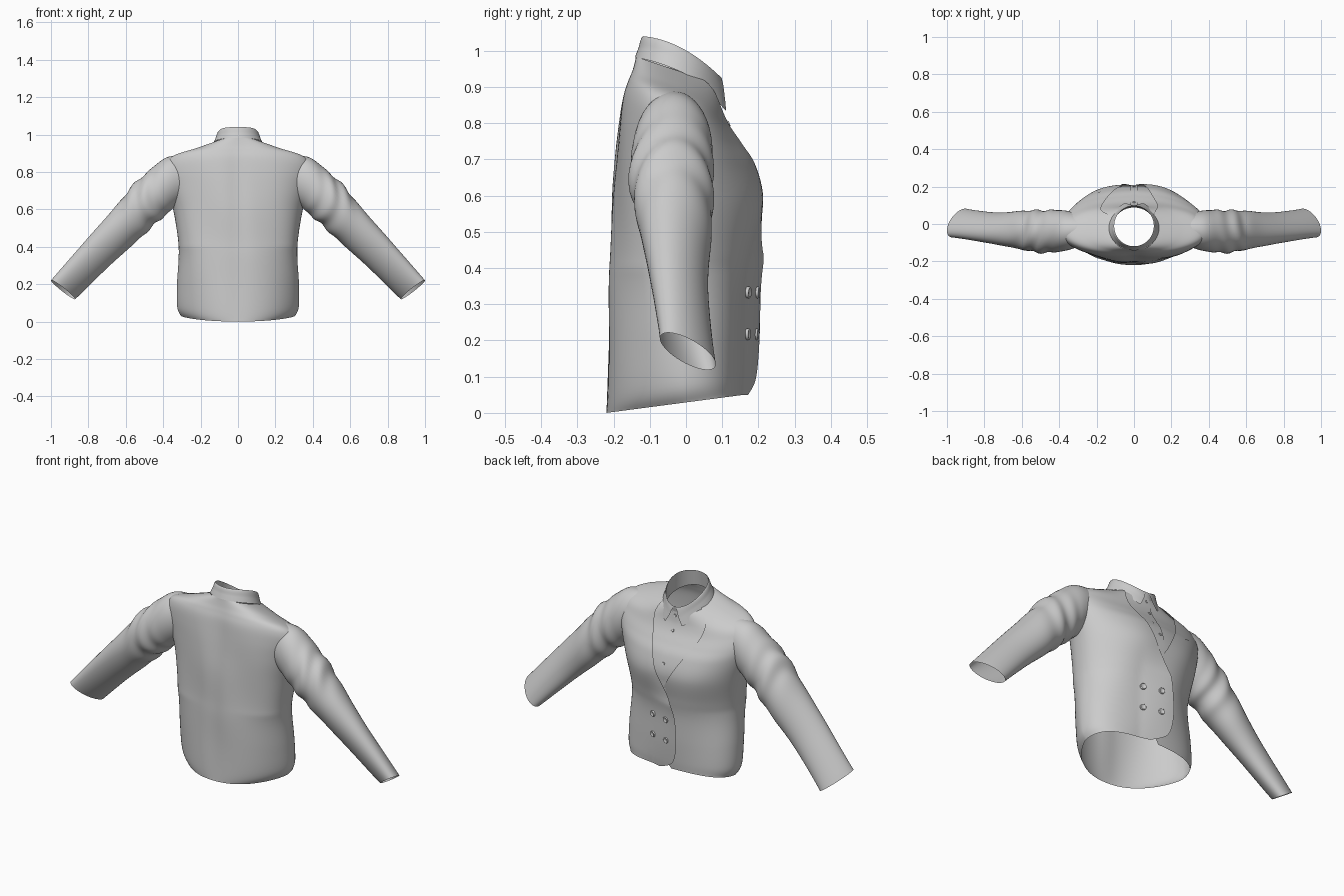
import bpy, bmesh, math
from mathutils import Vector

cube = bpy.data.objects.get("Cube")
if cube:
    bpy.data.objects.remove(cube, do_unlink=True)

cloth = bpy.data.materials.new("grey_cloth")
cloth.use_nodes = True
GREY = (0.6, 0.6, 0.6, 1)
cloth.diffuse_color = GREY
cloth.node_tree.nodes["Principled BSDF"].inputs["Base Color"].default_value = GREY


def finish(name, bm):
    bmesh.ops.recalc_face_normals(bm, faces=bm.faces)
    mesh = bpy.data.meshes.new(name)
    bm.to_mesh(mesh)
    bm.free()
    mesh.materials.append(cloth)
    for p in mesh.polygons:
        p.use_smooth = True
    ob = bpy.data.objects.new(name, mesh)
    bpy.context.collection.objects.link(ob)


def grid(name, point, nu, nv, closed=False):
    """Surface from point(u, v), both 0..1; closed joins the u ends."""
    bm = bmesh.new()
    cols = nu if closed else nu + 1
    rows = [[bm.verts.new(point(i / nu, j / nv)) for i in range(cols)]
            for j in range(nv + 1)]
    for a, b in zip(rows, rows[1:]):
        for i in range(nu):
            k = (i + 1) % cols
            bm.faces.new((a[i], a[k], b[k], b[i]))
    finish(name, bm)


def spline(keys, v):
    """Smooth interpolation through a list of equal-length tuples."""
    n = len(keys) - 1
    i = min(int(v), n - 1)
    t = v - i
    p = [keys[max(0, min(n, i + k))] for k in (-1, 0, 1, 2)]
    return [b + 0.5 * t * (c - a + t * (2*a - 5*b + 4*c - d + t * (3*(b - c) + d - a)))
            for a, b, c, d in zip(*p)]


def power(s, e):
    return math.copysign(abs(s) ** e, s)


def ring_point(ring, phi, front=1, back=1, side=1, shift=0):
    """Point on a tilted oval; phi = 0 is the buttoned side (+y)."""
    w, yb, zb, yf, zf = ring[:5]
    c, s = math.cos(phi), math.sin(phi)
    t = (1 + power(c, front if c > 0 else back)) / 2 + shift * s * s
    return Vector((w * power(s, side), yb + (yf - yb) * t, zb + (zf - zb) * t))


# Torso rings: half width, back y, back z, front y, front z, two front edge x
BODY = [
    (.305, -.22, .00, .160, .05, .04, -.02),
    (.325, -.22, .05, .165, .10, -.05, .01),
    (.326, -.217, .20, .170, .20, -.08, .04),
    (.317, -.215, .35, .174, .35, -.075, .04),
    (.322, -.21, .45, .19, .45, -.045, .03),
    (.345, -.205, .60, .215, .58, .03, -.04),
    (.375, -.195, .72, .193, .68, .07, -.10),
    (.395, -.185, .81, .158, .74, .095, -.14),
    (.39, -.175, .875, .127, .79, .115, -.165),
    (.355, -.162, .915, .11, .83, .125, -.175),
    (.25, -.15, .945, .103, .865, .125, -.17),
    (.125, -.138, .983, .098, .905, .105, -.115),
]
TOP = len(BODY) - 1
SIDE = 0.9


def angle_at(w, x):
    return math.asin(power(max(-0.95, min(0.95, x / w)), 1 / SIDE))


def body_point(ring, phi, v):
    # towards the hem the back narrows and the front squares off
    hem = max(0, 1 - v / 3.5)
    return ring_point(ring, phi, 1.1 - 0.25 * hem, 0.8 + 0.65 * hem, SIDE, 0.09 * hem)


def lap(p, v):
    """The buttoned panel lifts away as it crosses the other one."""
    p.y += 0.2 * max(0, 0.1 - p.x) * max(0, min(1, 4.8 - v))
    return p


def jacket_point(u, t):
    v = t * TOP
    r = spline(BODY, v)
    a = angle_at(r[0], r[5])
    b = 2 * math.pi + angle_at(r[0], r[6])
    p = body_point(r, a + (b - a) * u, v)
    # hollow along the spine and a soft cloth ripple
    fade = math.sin(math.pi * t)
    if 0.3 < u < 0.7:
        p.y += 0.008 * math.exp(-(p.x / 0.05) ** 2) * fade
    p.y += 0.003 * math.sin(19 * p.x + 9 * p.z) * fade
    return lap(p, v) if u < 0.3 and p.y > 0 and p.x < 0.1 else p


grid("jacket_body", jacket_point, 112, 77)

# Sleeves: outer x, z, inner x, z, centre y, depth radius
SLEEVE = [
    (.27, .89, .25, .68, -.03, .08),
    (.38, .878, .33, .62, -.035, .105),
    (.47, .812, .38, .575, -.038, .113),
    (.56, .73, .45, .515, -.04, .113),
    (.65, .62, .54, .43, -.032, .103),
    (.80, .45, .69, .295, -.022, .08),
    (1.0, .22, .87, .12, .005, .066),
]


def sleeve(name, side):
    def point(u, v):
        s = v * (len(SLEEVE) - 1)
        xo, zo, xi, zi, y, ry = spline(SLEEVE, s)
        th = 2 * math.pi * u
        # slanting creases gather round the upper arm
        amount = 0.05 * math.exp(-((s - 3) / 0.9) ** 2)
        k = 1 + amount * math.sin(6 * s + 2.6 * math.sin(th + 0.6) + 1.2 * math.cos(2 * th))
        c, q = k * math.cos(th), k * math.sin(th)
        return Vector((side * ((xo + xi) / 2 + (xo - xi) / 2 * c),
                       y + ry * q - 0.04 * v ** 3 * c,
                       (zo + zi) / 2 + (zo - zi) / 2 * c - 0.012 * q * v))
    grid(name, point, 40, 66, closed=True)


sleeve("left_sleeve", 1)
sleeve("right_sleeve", -1)


# Shirt front filling the neck opening, with a raised button strip
def front_point(v, x, inset):
    r = spline(BODY, v)
    p = body_point(r, angle_at(r[0], x), v)
    p.y -= inset
    return lap(p, v)


def shirt_patch(name, low, left, right, inset):
    def point(u, t):
        v = low + (TOP - low) * t
        r = spline(BODY, v)
        return front_point(v, right(r) + (left(r) - right(r)) * u, inset)
    grid(name, point, 24, 40)


shirt_patch("shirt_front", 4.3, lambda r: max(r[5], 0) + 0.015,
            lambda r: min(r[6], 0) - 0.015, 0.01)
shirt_patch("shirt_placket", 4.8, lambda r: 0.018, lambda r: -0.018, 0.006)

# Shirt collar: inner stand and folded leaf with two points
STAND_TOP = (.106, -.119, 1.04, .098, .925)
STAND_BASE = (.116, -.13, .955, .088, .86)
LEAF_BASE = (.134, -.141, .982, .10, .875)


def stand_top(phi):
    p = ring_point(STAND_TOP, phi)
    p.z += 0.024 * math.sin(phi) ** 2
    return p


def stand_point(u, t):
    phi = 2 * math.pi * u
    return ring_point(STAND_BASE, phi).lerp(stand_top(phi), t)


def leaf_point(u, t):
    gap = 0.04 + 0.36 * t
    phi = gap + (2 * math.pi - 2 * gap) * u
    lower = ring_point(LEAF_BASE, phi)
    near = min(phi, 2 * math.pi - phi) - gap
    tip = math.exp(-(near / 0.4) ** 2)
    lower += Vector((0, 0.02 * tip, 0.016 * math.sin(phi) ** 2 - 0.048 * tip))
    p = stand_top(phi).lerp(lower, t)
    p.z += 0.006 * math.sin(math.pi * min(1, 2 * t))
    return p


grid("collar_stand", stand_point, 64, 8, closed=True)
grid("collar_leaf", leaf_point, 72, 12)


# Buttons: dished discs set square to the cloth
def button(name, v, x, radius, inset):
    p = front_point(v, x, inset)
    du = front_point(v, x + 0.01, inset) - front_point(v, x - 0.01, inset)
    dv = front_point(v + 0.05, x, inset) - front_point(v - 0.05, x, inset)
    n = du.cross(dv).normalized()
    if n.y < 0:
        n.negate()
    a = du.normalized()
    b = n.cross(a)
    profile = [(1, -0.2), (1, 0.3), (0.85, 0.45), (0.65, 0.25), (0.02, 0.2)]

    def point(u, t):
        r, h = profile[round(t * 4)]
        th = 2 * math.pi * u
        return p + radius * (r * (math.cos(th) * a + math.sin(th) * b) + h * n)
    grid(name, point, 20, 4, closed=True)


for row, v in (("lower", 2.13), ("upper", 2.87)):
    for col, x in (("outer", 0.085), ("inner", -0.012)):
        button(f"jacket_button_{row}_{col}", v, x, 0.016, 0)
for i, v in enumerate((5.6, 8.2, 10.2)):
    button(f"shirt_button_{i + 1}", v, 0, 0.008, 0.006)


# Slim breast pocket welt
def welt_point(u, t):
    return front_point(6.1 + 0.35 * u + 0.12 * t, -0.18 - 0.06 * u, -0.004)


grid("breast_pocket_welt", welt_point, 8, 2)
